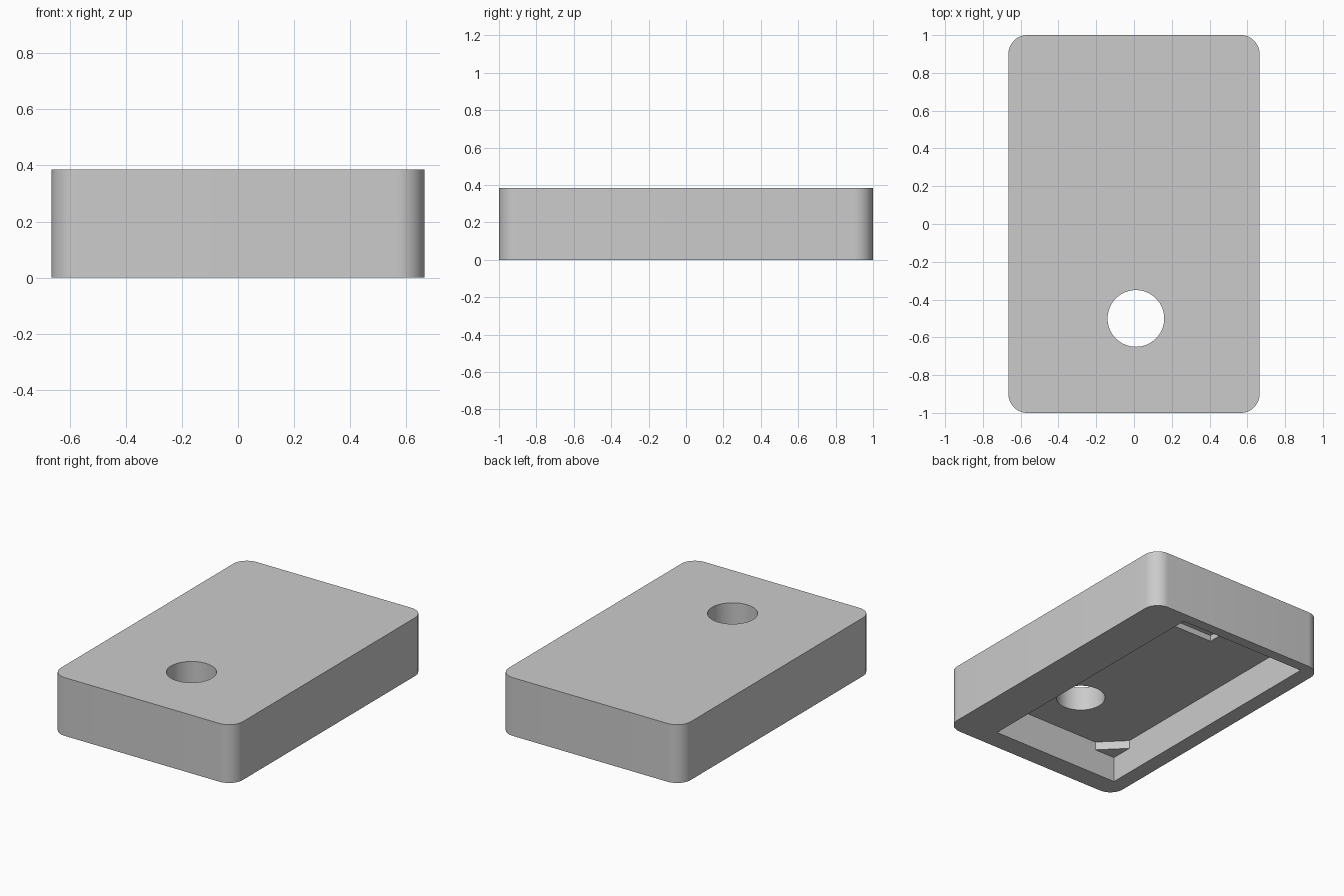
import bpy, bmesh, math

if "Cube" in bpy.data.objects:
    bpy.data.objects.remove(bpy.data.objects["Cube"], do_unlink=True)

grey = bpy.data.materials.new("light_grey")
grey.use_nodes = True
colour = (0.6, 0.6, 0.6, 1)
grey.diffuse_color = colour
grey.node_tree.nodes["Principled BSDF"].inputs["Base Color"].default_value = colour


def prism(name, outline, z0, z1):
    """Extrude a counter-clockwise outline from z0 up to z1."""
    bm = bmesh.new()
    low = [bm.verts.new((x, y, z0)) for x, y in outline]
    high = [bm.verts.new((x, y, z1)) for x, y in outline]
    bm.faces.new(low[::-1])
    bm.faces.new(high)
    n = len(outline)
    for i in range(n):
        j = (i + 1) % n
        bm.faces.new((low[i], low[j], high[j], high[i]))
    bmesh.ops.recalc_face_normals(bm, faces=bm.faces)
    mesh = bpy.data.meshes.new(name)
    bm.to_mesh(mesh)
    bm.free()
    mesh.materials.append(grey)
    ob = bpy.data.objects.new(name, mesh)
    bpy.context.collection.objects.link(ob)
    return ob


def arc(cx, cy, r, start, sweep, steps):
    return [(cx + r * math.cos(start + sweep * i / steps),
             cy + r * math.sin(start + sweep * i / steps)) for i in range(steps + 1)]


def rect(x0, x1, y0, y1):
    return [(x0, y0), (x1, y0), (x1, y1), (x0, y1)]


def select(ob):
    bpy.ops.object.select_all(action="DESELECT")
    ob.select_set(True)
    bpy.context.view_layer.objects.active = ob


def cut(ob, cutter):
    cutter.hide_render = True
    mod = ob.modifiers.new("cut", "BOOLEAN")
    mod.operation = "DIFFERENCE"
    mod.solver = "EXACT"
    mod.object = cutter
    select(ob)
    bpy.ops.object.modifier_apply(modifier=mod.name)
    bpy.data.objects.remove(cutter, do_unlink=True)


# Rounded block
HX, HY, HEIGHT, R = 0.665, 1.0, 0.385, 0.1
outline = []
for k, (sx, sy) in enumerate([(1, 1), (-1, 1), (-1, -1), (1, -1)]):
    outline += arc(sx * (HX - R), sy * (HY - R), R, k * math.pi / 2, math.pi / 2, 12)
housing = prism("housing", outline, 0, HEIGHT)

# Underside cavity, shallow pocket in its ceiling, and round through hole
X0, X1, Y0, Y1, CEILING = -0.56, 0.38, -0.86, 0.93, 0.225
cut(housing, prism("cavity_cutter", rect(X0, X1, Y0, Y1), -0.1, CEILING))
cut(housing, prism("pocket_cutter", rect(-0.155, 0.17, 0.55, 0.86), 0.1, CEILING + 0.04))
cut(housing, prism("hole_cutter", arc(0.01, -0.5, 0.15, 0, math.tau, 64)[:-1], 0.1, 0.5))
select(housing)
bpy.ops.object.shade_smooth_by_angle(angle=math.radians(30))

# Triangular supports in the cavity corners
LEG, SINK = 0.15, 0.01
for side, x, dx in (("right", X0, 1), ("left", X1, -1)):
    for end, y, dy in (("front", Y0, 1), ("back", Y1, -1)):
        cx, cy, leg = x - dx * SINK, y - dy * SINK, LEG + 2 * SINK
        prism(f"corner_support_{end}_{side}",
              [(cx, cy), (cx + dx * leg, cy), (cx, cy + dy * leg)],
              0.17, CEILING + SINK)
